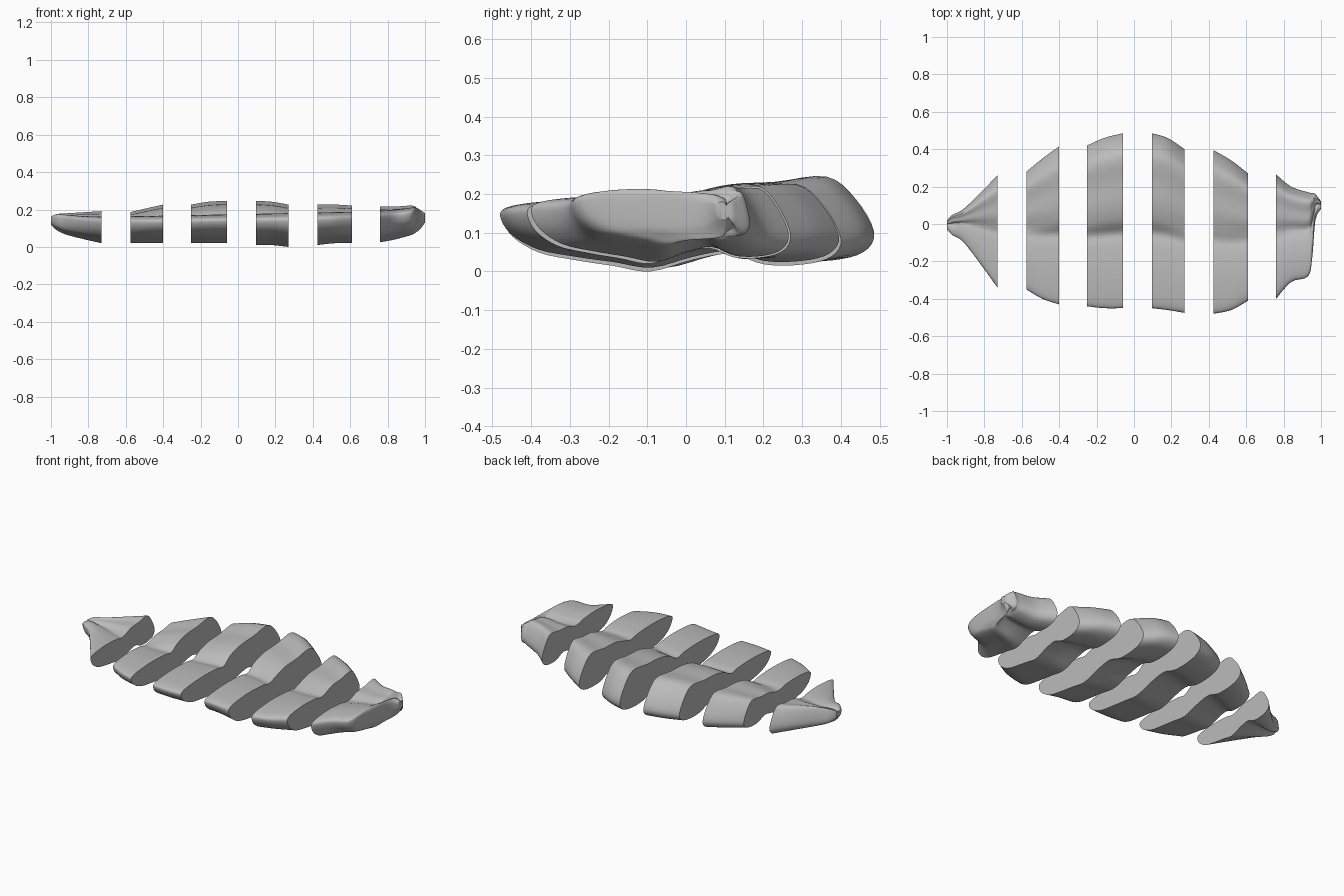
import bpy
import bmesh

cube = bpy.data.objects.get("Cube")
if cube:
    bpy.data.objects.remove(cube, do_unlink=True)

grey = bpy.data.materials.new("plain grey")
grey.use_nodes = True
COLOUR = (0.5, 0.5, 0.5, 1)
grey.diffuse_color = COLOUR
grey.node_tree.nodes["Principled BSDF"].inputs["Base Color"].default_value = COLOUR

# Cross-section of each lobe: distance out from the valley, share of the height
FRONT_TOP = [(1, .77), (.95, .9), (.75, .97), (.45, 1), (.15, .96), (0, .9)]
BACK_LOBE = [(.12, .8), (.3, .91), (.52, .94), (.77, 1), (.91, .75), (1, .38),
             (.95, .17), (.8, .08), (.6, .08), (.42, .2), (.22, .13)]
FRONT_BOTTOM = [(0, 0), (.25, .08), (.5, .16), (.75, .27), (.93, .5)]

# Body outline along x: x, front y, back y, bottom z, top z
BODY = [
    (-1, -.03, .02, .12, .16), (-.97, -.06, .05, .09, .175), (-.9, -.11, .09, .06, .18),
    (-.73, -.34, .26, .02, .19),
    (-.575, -.35, .28, .02, .185), (-.49, -.4, .35, .02, .205), (-.4, -.43, .415, .02, .225),
    (-.25, -.44, .42, .02, .225), (-.16, -.45, .46, .02, .24), (-.06, -.45, .485, .02, .245),
    (.095, -.45, .485, .01, .245), (.18, -.46, .46, .01, .24), (.27, -.475, .4, 0, .225),
    (.425, -.48, .395, .01, .225), (.52, -.46, .34, .02, .225), (.61, -.41, .27, .02, .22),
    (.76, -.4, .265, .025, .215), (.84, -.31, .2, .04, .215), (.93, -.28, .17, .065, .22),
    (.953, -.18, .165, .08, .21), (.97, .02, .16, .09, .2), (1, .08, .12, .13, .18),
]

# First and last body station of each slice
SLICES = {
    "pointed_end": (0, 3),
    "slice_two": (4, 6),
    "slice_three": (7, 9),
    "slice_four": (10, 12),
    "slice_five": (13, 15),
    "blunt_end": (16, 21),
}
STEPS = 4


def spline(points, closed):
    """Smooth curve through points of any dimension."""
    n = len(points)

    def at(i):
        return points[i % n] if closed else points[max(0, min(n - 1, i))]

    curve = []
    for i in range(n if closed else n - 1):
        for step in range(STEPS):
            t = step / STEPS
            curve.append(tuple(
                b + .5 * t * (c - a + t * (2 * a - 5 * b + 4 * c - d + t * (3 * (b - c) + d - a)))
                for a, b, c, d in zip(at(i - 1), at(i), at(i + 1), at(i + 2))))
    return curve if closed else curve + [points[-1]]


def ring(x, front, back, low, top):
    """Closed outline of the two lobes at one place along the body."""
    valley = front + (back - front) * (.43 + .1 * x * x)
    # front lobe is lower than the back one, and swells at the blunt end
    front_height = min(.175 + .02 * x + .03 * x ** 8, top) - low

    def lobe(points, edge, height):
        return [(x, valley + (edge - valley) * out, low + height * share)
                for out, share in points]

    outline = lobe(FRONT_TOP, front, front_height)
    outline += lobe(BACK_LOBE, back, top - low)
    outline += lobe(FRONT_BOTTOM, front, front_height)
    return spline(outline, True)


def make_slice(name, stations):
    bm = bmesh.new()
    rings = [[bm.verts.new(point) for point in ring(*station)] for station in stations]
    for r, q in zip(rings, rings[1:]):
        for i in range(len(r)):
            bm.faces.new((r[i - 1], r[i], q[i], q[i - 1]))
    # flat cut faces
    bm.faces.new(rings[0])
    bm.faces.new(rings[-1])
    bmesh.ops.recalc_face_normals(bm, faces=bm.faces)
    mesh = bpy.data.meshes.new(name)
    bm.to_mesh(mesh)
    bm.free()
    mesh.materials.append(grey)
    obj = bpy.data.objects.new(name, mesh)
    bpy.context.collection.objects.link(obj)
    bpy.ops.object.select_all(action="DESELECT")
    obj.select_set(True)
    bpy.context.view_layer.objects.active = obj
    bpy.ops.object.shade_smooth_by_angle(angle=.7)


for slice_name, (first, last) in SLICES.items():
    # each slice is smoothed on its own
    make_slice(slice_name, spline(BODY[first:last + 1], False))
